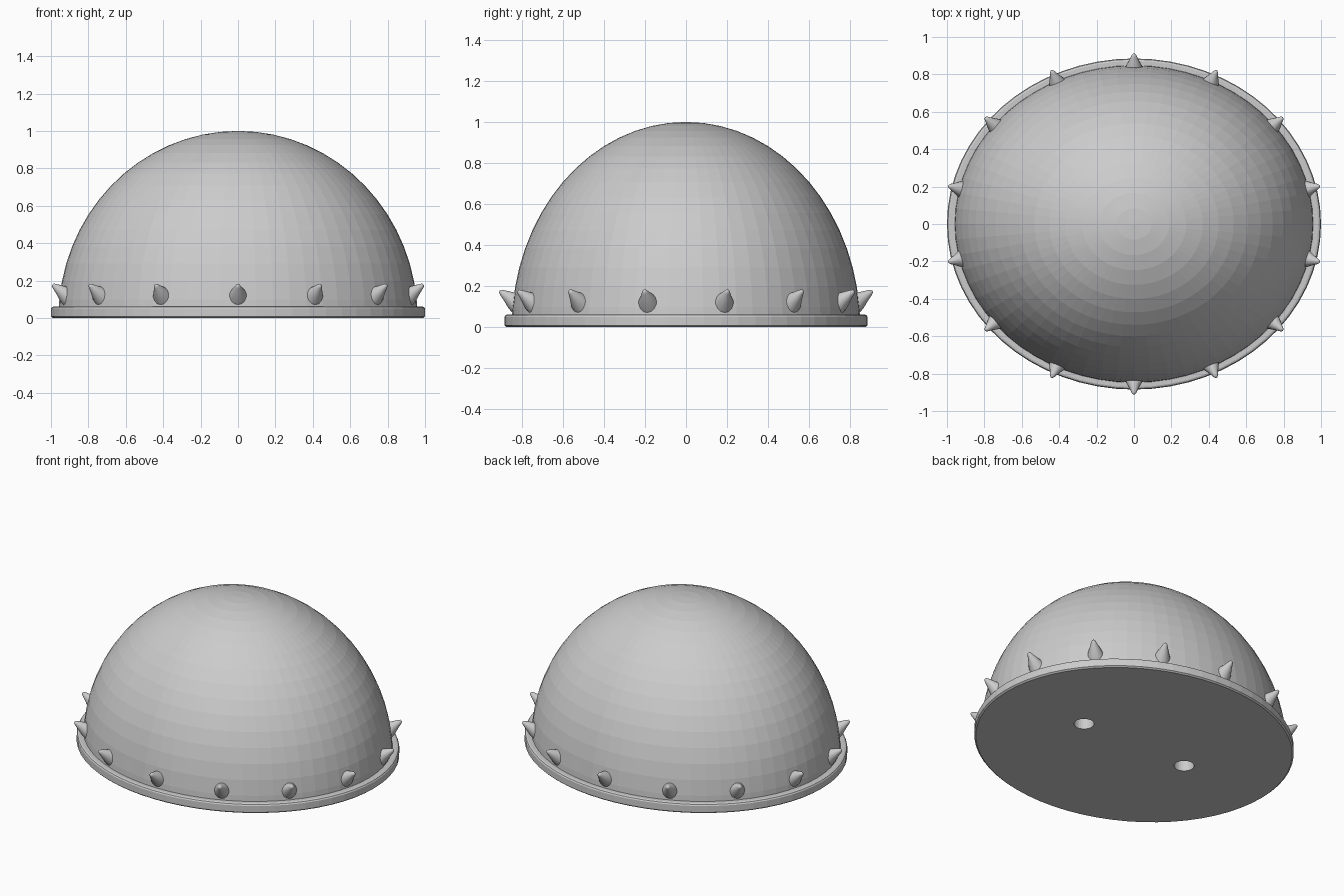
import bpy, math
from mathutils import Vector

cube = bpy.data.objects.get("Cube")
if cube:
    bpy.data.objects.remove(cube, do_unlink=True)

SEGMENTS = 64
SPIKES = 14

grey = bpy.data.materials.new("plain_grey")
grey.use_nodes = True
colour = (0.6, 0.6, 0.6, 1)
grey.diffuse_color = colour
grey.node_tree.nodes["Principled BSDF"].inputs["Base Color"].default_value = colour


def lathe(name, profile, sides, scale=(1, 1)):
    """Spin (radius, z) points into a closed solid; radius 0 makes a pole."""
    verts, faces, rings = [], [], []
    for r, z in profile:
        start = len(verts)
        count = 1 if r == 0 else sides
        for i in range(count):
            a = math.tau * i / sides
            verts.append((r * scale[0] * math.cos(a), r * scale[1] * math.sin(a), z))
        rings.append([start + i % count for i in range(sides)])
    for low, high in zip(rings, rings[1:]):
        for i in range(sides):
            j = (i + 1) % sides
            quad = [low[i], low[j], high[j], high[i]]
            faces.append(list(dict.fromkeys(quad)))
    for ring, flip in ((rings[0], True), (rings[-1], False)):
        if len(set(ring)) > 1:
            faces.append(ring[::-1] if flip else ring)
    mesh = bpy.data.meshes.new(name)
    mesh.from_pydata(verts, [], faces)
    mesh.materials.append(grey)
    obj = bpy.data.objects.new(name, mesh)
    bpy.context.collection.objects.link(obj)
    return obj


# Faceted oval dome
arc = [math.pi / 32 * i for i in range(1, 16)]
dome_profile = [(0.96, 0.03)] + [(0.96 * math.cos(a), math.sin(a)) for a in arc] + [(0, 1)]
dome = lathe("dome", dome_profile, SEGMENTS, (1, 0.885))

# Base plate with softened edges, forming a rim around the dome
rim_profile = [(0.99, 0), (1, 0.008), (1, 0.05), (0.995, 0.058), (0.985, 0.062)]
rim = lathe("base_rim", rim_profile, SEGMENTS, (1, 0.885))

# Two round sockets in the underside
for side, x in (("left", 0.39), ("right", -0.39)):
    cutter = lathe(side + "_socket_cutter", [(0.06, -0.1), (0.06, 0.3)], 32)
    cutter.location.x = x
    cutter.hide_render = True
    cutter.hide_set(True)
    for part in (dome, rim):
        cut = part.modifiers.new(side + "_socket", 'BOOLEAN')
        cut.operation = 'DIFFERENCE'
        cut.solver = 'EXACT'
        cut.object = cutter

# Blunt spikes around the dome, tilted outwards and up
spike_profile = [(0.055, -0.03), (0.046, 0.015), (0.028, 0.055),
                 (0.014, 0.09), (0.008, 0.1), (0, 0.103)]
for n in range(SPIKES):
    a = math.tau * n / SPIKES
    base = Vector((0.935 * math.sin(a), 0.825 * math.cos(a), 0.118))
    tip = Vector((1.015 * math.sin(a), 0.91 * math.cos(a), 0.177))
    spike = lathe(f"spike_{n + 1}", spike_profile, 16)
    spike.location = base
    spike.rotation_mode = 'QUATERNION'
    spike.rotation_quaternion = (tip - base).to_track_quat('Z', 'Y')
    for face in spike.data.polygons:
        face.use_smooth = len(face.vertices) < 5
